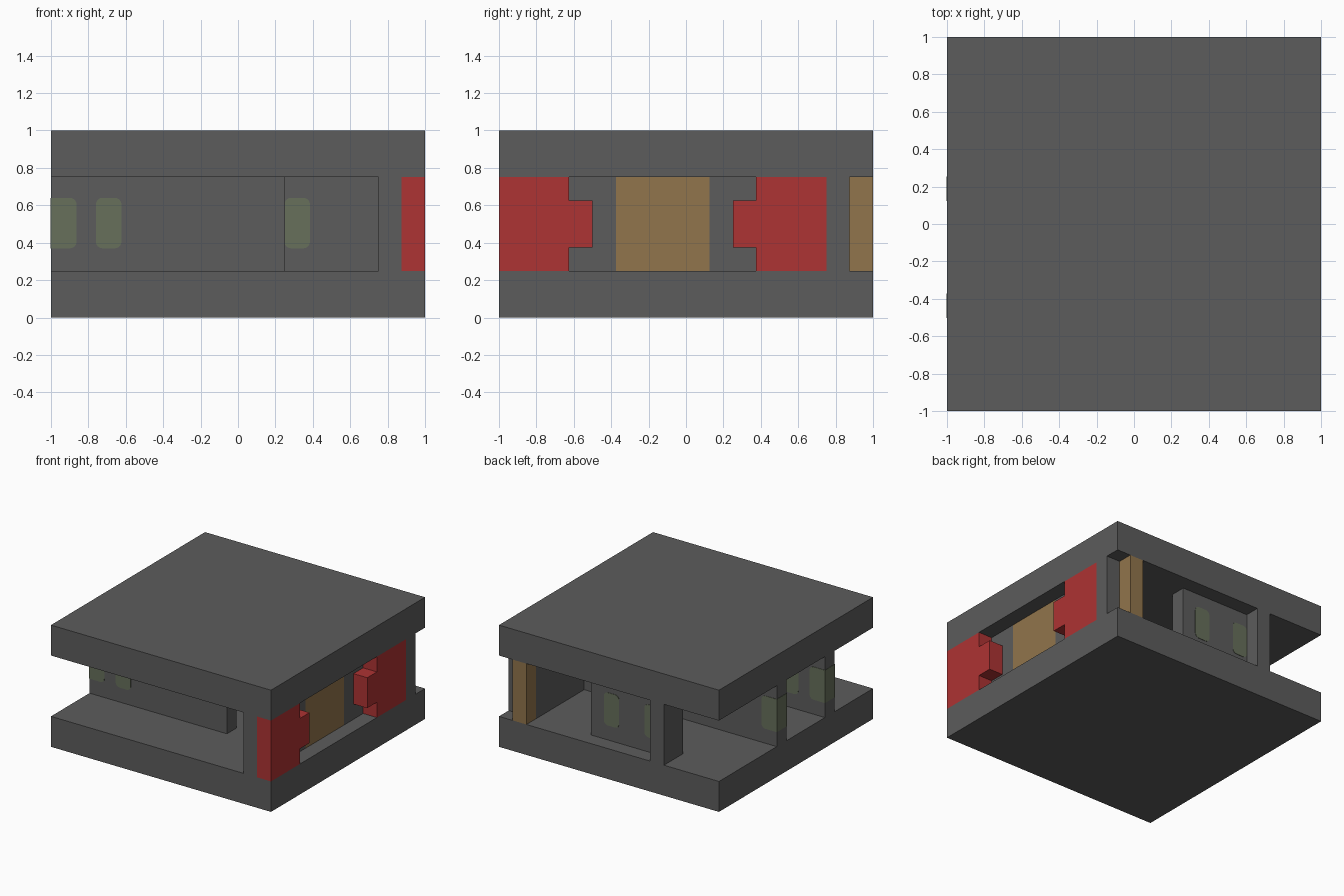
import bpy, bmesh

cube = bpy.data.objects.get("Cube")
if cube:
    bpy.data.objects.remove(cube, do_unlink=True)


def make_material(name, rgb):
    mat = bpy.data.materials.new(name)
    mat.use_nodes = True
    color = (*rgb, 1)
    mat.diffuse_color = color
    bsdf = mat.node_tree.nodes["Principled BSDF"]
    bsdf.inputs["Base Color"].default_value = color
    bsdf.inputs["Roughness"].default_value = 0.9
    return mat


GREY = make_material("dark grey", (0.107, 0.107, 0.107))
RED = make_material("red", (0.42, 0.033, 0.033))
TAN = make_material("tan", (0.284, 0.178, 0.072))
GREEN = make_material("grey green", (0.135, 0.16, 0.105))

FLOOR, CEILING = 0.25, 0.75
STEP = 0.125  # wall thickness


def finish(name, bm, mat):
    bmesh.ops.recalc_face_normals(bm, faces=bm.faces)
    mesh = bpy.data.meshes.new(name)
    bm.to_mesh(mesh)
    bm.free()
    mesh.materials.append(mat)
    obj = bpy.data.objects.new(name, mesh)
    bpy.context.collection.objects.link(obj)
    return obj


def box_mesh(xs, ys, zs):
    bm = bmesh.new()
    bmesh.ops.create_cube(bm, size=1)
    for v in bm.verts:
        for i, (lo, hi) in enumerate((xs, ys, zs)):
            v.co[i] = hi if v.co[i] > 0 else lo
    return bm


def box(name, xs, ys, mat=GREY, zs=(FLOOR, CEILING)):
    return finish(name, box_mesh(xs, ys, zs), mat)


def window(name, x0, wall_y, square_left=False):
    """Pane that shows on both faces of a wall, with rounded corners."""
    eps = 0.003
    x1 = x0 + 0.137
    if square_left:
        x0 -= eps
    bm = box_mesh((x0, x1), (wall_y - eps, wall_y + STEP + eps), (0.37, 0.64))
    mid = (x0 + x1) / 2
    edges = []
    for e in bm.edges:
        a, b = (v.co for v in e.verts)
        if abs(a.y - b.y) > 0.1 and (a.x > mid or not square_left):
            edges.append(e)
    bmesh.ops.bevel(bm, geom=edges, offset=0.035, segments=4, profile=0.5, affect='EDGES')
    return finish(name, bm, GREEN)


def notched_panel(name, y_outer, y_inner, y_tooth):
    """Side panel with a tooth halfway up its inner edge."""
    outline = [(y_outer, FLOOR), (y_inner, FLOOR), (y_inner, FLOOR + STEP),
               (y_tooth, FLOOR + STEP), (y_tooth, CEILING - STEP),
               (y_inner, CEILING - STEP), (y_inner, CEILING), (y_outer, CEILING)]
    bm = bmesh.new()
    face = bm.faces.new([bm.verts.new((1 - STEP, y, z)) for y, z in outline])
    ext = bmesh.ops.extrude_face_region(bm, geom=[face])
    for v in ext["geom"]:
        if isinstance(v, bmesh.types.BMVert):
            v.co.x = 1
    return finish(name, bm, RED)


# Floor and roof slabs
box("floor_slab", (-1, 1), (-1, 1), zs=(0, FLOOR))
box("roof_slab", (-1, 1), (-1, 1), zs=(CEILING, 1))

# Long side wall with tan sections
side = (0.75, 0.75 + STEP)
box("side_wall_front", side, (-1, -0.375))
box("side_wall_tan_panel", side, (-0.375, 0.125), TAN)
box("side_wall_back", side, (0.125, 0.875))
box("tan_corner_post", side, (0.875, 1), TAN)

# Outer red panels and the grey pier beside them
notched_panel("red_panel_front", -1, -0.625, -0.5)
notched_panel("red_panel_back", 0.75, 0.375, 0.25)
box("grey_pier", (0.875, 1), (0.75, 0.875))

# Inner walls
FRONT_Y, MIDDLE_Y, BACK_Y = -0.5, 0.125, 0.75
box("front_wall", (-1, 0.25), (FRONT_Y, FRONT_Y + STEP))
box("middle_wall", (-1, 0.75), (MIDDLE_Y, MIDDLE_Y + STEP))
box("back_wall", (-0.375, 0.25), (BACK_Y, BACK_Y + STEP))
box("back_wall_return", (-0.5, -0.375), (BACK_Y, 1))

# Windows
window("front_window_end", -1, FRONT_Y, square_left=True)
window("front_window_inner", -0.76, FRONT_Y)
window("middle_window_end", -1, MIDDLE_Y, square_left=True)
window("middle_window_inner", 0.248, MIDDLE_Y)
window("back_window_end", -0.374, BACK_Y)
window("back_window_inner", -0.005, BACK_Y)
